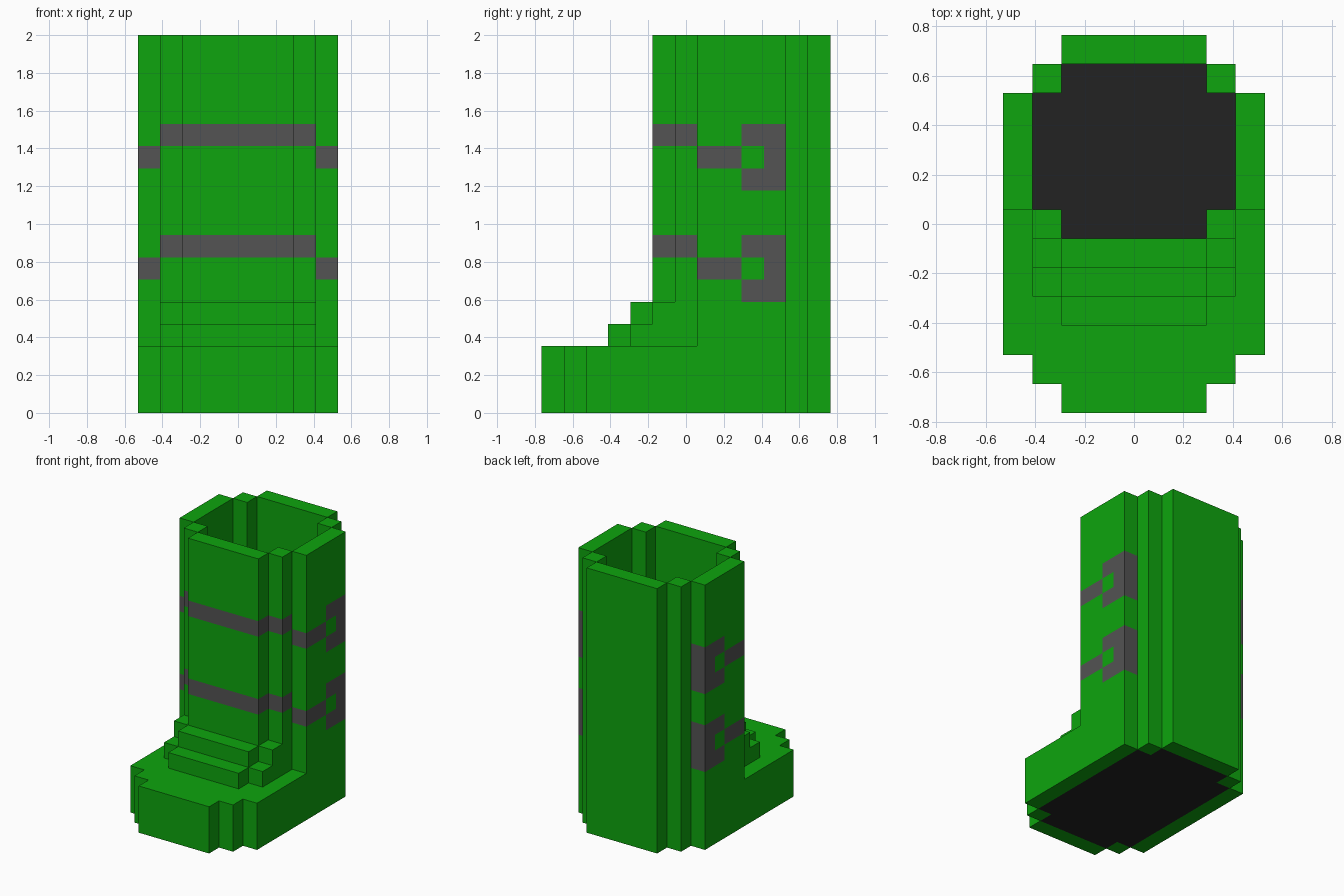
import bpy, bmesh
from mathutils import Vector

cube = bpy.data.objects.get("Cube")
if cube:
    bpy.data.objects.remove(cube, do_unlink=True)

U = 2 / 17                       # edge of one block


def material(name, rgb):
    m = bpy.data.materials.new(name)
    m.use_nodes = True
    m.diffuse_color = (*rgb, 1)
    bsdf = m.node_tree.nodes["Principled BSDF"]
    bsdf.inputs["Base Color"].default_value = (*rgb, 1)
    bsdf.inputs["Roughness"].default_value = 0.8
    return m


green = material("green rubber", (0.0044, 0.376, 0.0044))
grey = material("grey strap", (0.0865, 0.0865, 0.0865))
black = material("black sole", (0.016, 0.016, 0.016))


def stepped(half, y0, y1, z0, z1):
    """Blocks of a slab whose corners are cut in single-block steps."""
    cells = set()
    for x in range(-half, half + 1):
        cut = max(0, abs(x) - 2)
        for y in range(y0 + cut, y1 - cut + 1):
            cells.update((x, y, z) for z in range(z0, z1))
    return cells


def strap_cells(z):
    """Band around the front that drops to a C-shaped buckle on each side."""
    cells = {c for c in shaft if c[2] == z and abs(c[0]) <= 3 and c[1] <= 0}
    for x in (-4, 4):
        cells.update((x, y, z - 1) for y in (1, 2))
        cells.update((x, y, k) for y in (3, 4) for k in range(z - 2, z + 1))
        cells.discard((x, 3, z - 1))
    return cells


# Foot, sole and hollow shaft
sole = stepped(3, -5, 5, 0, 1)
opening = stepped(3, 0, 5, 1, 17)
toe_cavity = stepped(3, -5, 5, 1, 2)
foot = stepped(4, -6, 6, 0, 3) - sole - opening - toe_cavity
shaft = stepped(4, -1, 6, 3, 17) - opening

# Two steps over the instep
instep = {c for c in stepped(3, -3, 6, 3, 4) | stepped(3, -2, 6, 4, 5)
          if c[1] <= 0} - shaft - opening

# Straps replace blocks of the shaft wall
upper_strap, lower_strap = strap_cells(12), strap_cells(7)
shaft -= upper_strap | lower_strap

parts = {
    "sole": (sole, black),
    "foot": (foot, green),
    "instep": (instep, green),
    "shaft": (shaft, green),
    "upper_strap": (upper_strap, grey),
    "lower_strap": (lower_strap, grey),
}
solid = set().union(*(cells for cells, _ in parts.values()))


def build(name, cells, mat):
    """Skin the exposed block sides and merge them into large flat faces."""
    bm = bmesh.new()
    corners = {}

    def vert(p):
        key = tuple(round(2 * v) for v in p)
        if key not in corners:
            corners[key] = bm.verts.new(p * U)
        return corners[key]

    for c in sorted(cells):
        centre = Vector(c) + Vector((0, 0, 0.5))
        for axis in range(3):
            for sign in (-1, 1):
                n = Vector((0, 0, 0))
                n[axis] = sign
                if tuple(int(a + b) for a, b in zip(c, n)) in solid:
                    continue
                a = Vector((0, 0, 0))
                a[(axis + 1) % 3] = 0.5
                b = n.cross(a)
                mid = centre + n / 2
                bm.faces.new([vert(mid + d) for d in (-a - b, a - b, a + b, b - a)])
    bmesh.ops.dissolve_limit(bm, angle_limit=0.01, verts=bm.verts[:], edges=bm.edges[:])
    mesh = bpy.data.meshes.new(name)
    bm.to_mesh(mesh)
    bm.free()
    mesh.materials.append(mat)
    bpy.context.scene.collection.objects.link(bpy.data.objects.new(name, mesh))


for part, (cells, mat) in parts.items():
    build(part, cells, mat)
